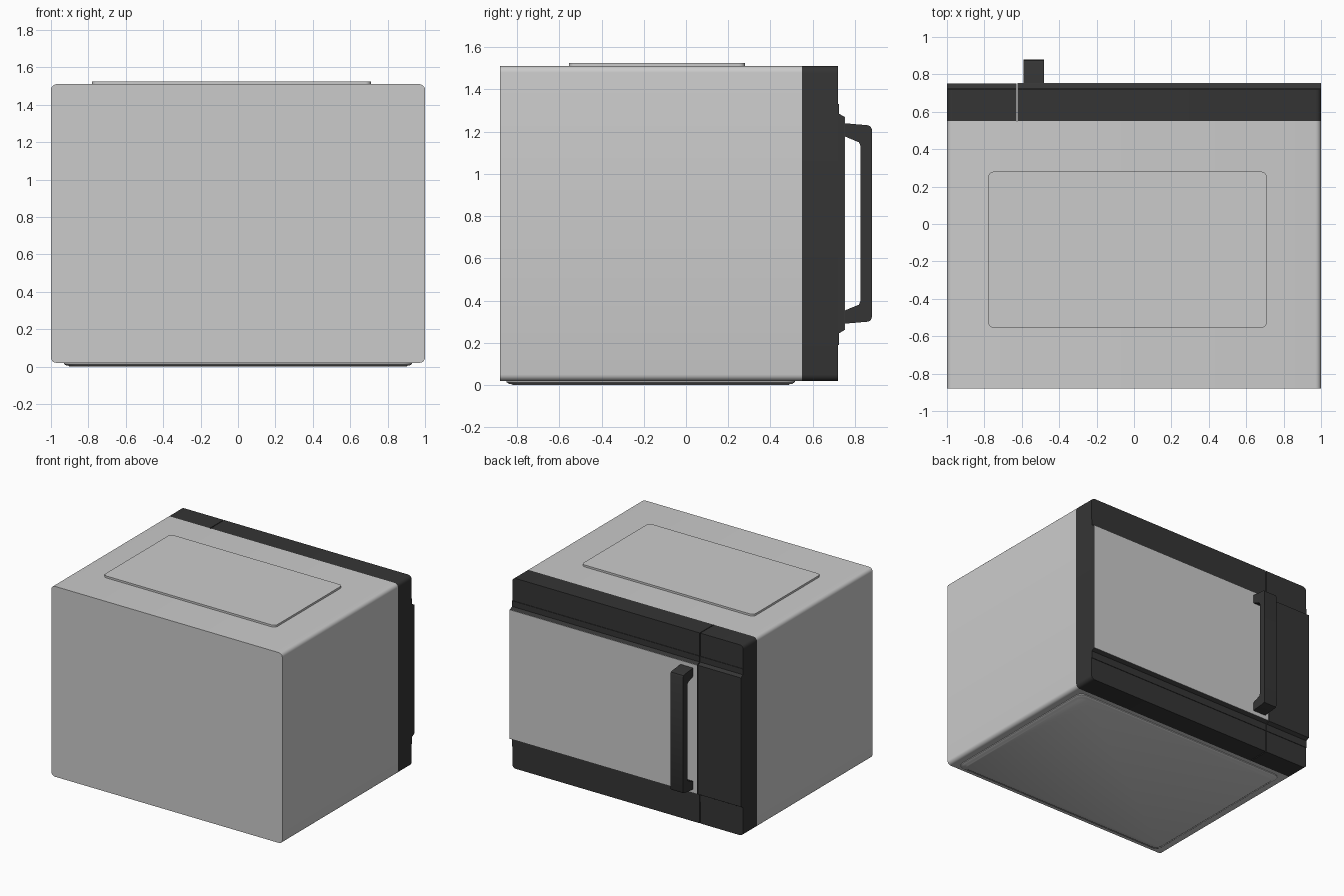
import bpy, bmesh, math
from mathutils import Vector

if "Cube" in bpy.data.objects:
    bpy.data.objects.remove(bpy.data.objects["Cube"])


def material(name, rgb):
    m = bpy.data.materials.new(name)
    m.diffuse_color = (*rgb, 1)
    m.use_nodes = True
    m.node_tree.nodes["Principled BSDF"].inputs["Base Color"].default_value = m.diffuse_color
    return m


dark = material("dark_plastic", (0.035, 0.035, 0.035))


def rounded_rect(u0, v0, u1, v1, radii, steps=5):
    """Outline with one radius per corner: low-left, low-right, top-right, top-left."""
    corners = [(u0, v0, 1, 1), (u1, v0, -1, 1), (u1, v1, -1, -1), (u0, v1, 1, -1)]
    pts = []
    for i, ((u, v, su, sv), r) in enumerate(zip(corners, radii)):
        if r == 0:
            pts.append((u, v))
            continue
        for k in range(steps + 1):
            a = math.pi + math.pi / 2 * (i + k / steps)
            pts.append((u + su * r + r * math.cos(a), v + sv * r + r * math.sin(a)))
    return pts


def loft(name, sections, axis, mat=None):
    """Closed solid through (outline, position) sections stacked along an axis."""
    place = {"x": lambda u, v, w: (w, u, v),
             "y": lambda u, v, w: (u, w, v),
             "z": lambda u, v, w: (u, v, w)}[axis]
    bm = bmesh.new()
    rings = [[bm.verts.new(Vector(place(u, v, w))) for u, v in pts]
             for pts, w in sections]
    for a, b in zip(rings, rings[1:]):
        n = len(a)
        for i in range(n):
            bm.faces.new((a[i], a[(i + 1) % n], b[(i + 1) % n], b[i]))
    bm.faces.new(rings[0])
    bm.faces.new(rings[-1])
    bmesh.ops.recalc_face_normals(bm, faces=bm.faces)
    mesh = bpy.data.meshes.new(name)
    bm.to_mesh(mesh)
    bm.free()
    ob = bpy.data.objects.new(name, mesh)
    bpy.context.collection.objects.link(ob)
    if mat:
        mesh.materials.append(mat)
    bpy.ops.object.select_all(action="DESELECT")
    ob.select_set(True)
    bpy.context.view_layer.objects.active = ob
    bpy.ops.object.shade_smooth_by_angle(angle=math.radians(35))
    return ob


# Cabinet
R = 0.03
loft("cabinet", [(rounded_rect(-1, 0.02, 1, 1.51, [R] * 4), y) for y in (-0.88, 0.55)], "y")

# Raised lid plate
lid = rounded_rect(-0.78, -0.555, 0.71, 0.28, [0.03] * 4)
loft("top_plate", [(lid, 1.50), (lid, 1.525)], "z")

# Base plate with stepped, tapered rim
def base(inset):
    return rounded_rect(-0.93 + inset, -0.85 + inset, 0.93 - inset, 0.515 - inset, [0.05] * 4)
loft("base_plate", [(base(0), 0.025), (base(0), 0.014), (base(0.012), 0.006),
                    (base(0.022), 0.006), (base(0.03), 0.0)], "z")

# Door and control panel: frame slab plus protruding central band
band = [(0.70, 0.19), (0.724, 0.19), (0.724, 0.245), (0.75, 0.26),
        (0.75, 1.27), (0.724, 1.285), (0.724, 1.33), (0.70, 1.33)]
for name, x0, x1, radii in (("door", -0.623, 1, (0, R, R, 0)),
                            ("control_panel", -1, -0.629, (R, 0, 0, R))):
    outline = rounded_rect(x0, 0.02, x1, 1.51, radii)
    loft(name + "_frame", [(outline, 0.55), (outline, 0.72)], "y", dark)
    loft(name + "_band", [(band, x0), (band, x1)], "x", dark)

# Door window pane
pane = rounded_rect(-0.622, 0.26, 1, 1.27, [0] * 4)
loft("window_pane", [(pane, 0.745), (pane, 0.753)], "y")

# Handle: upper half of the profile mirrored about mid-height
mid = 0.765
outer = [(0.745, 1.24), (0.86, 1.23), (0.873, 1.225), (0.88, 1.21)]
inner = [(0.825, 1.135), (0.818, 1.15), (0.80, 1.157), (0.745, 1.18)]
flip = lambda pts: [(y, 2 * mid - z) for y, z in reversed(pts)]
handle = outer + flip(outer) + flip(inner) + inner
loft("door_handle", [(handle, -0.59), (handle, -0.48)], "x", dark)
